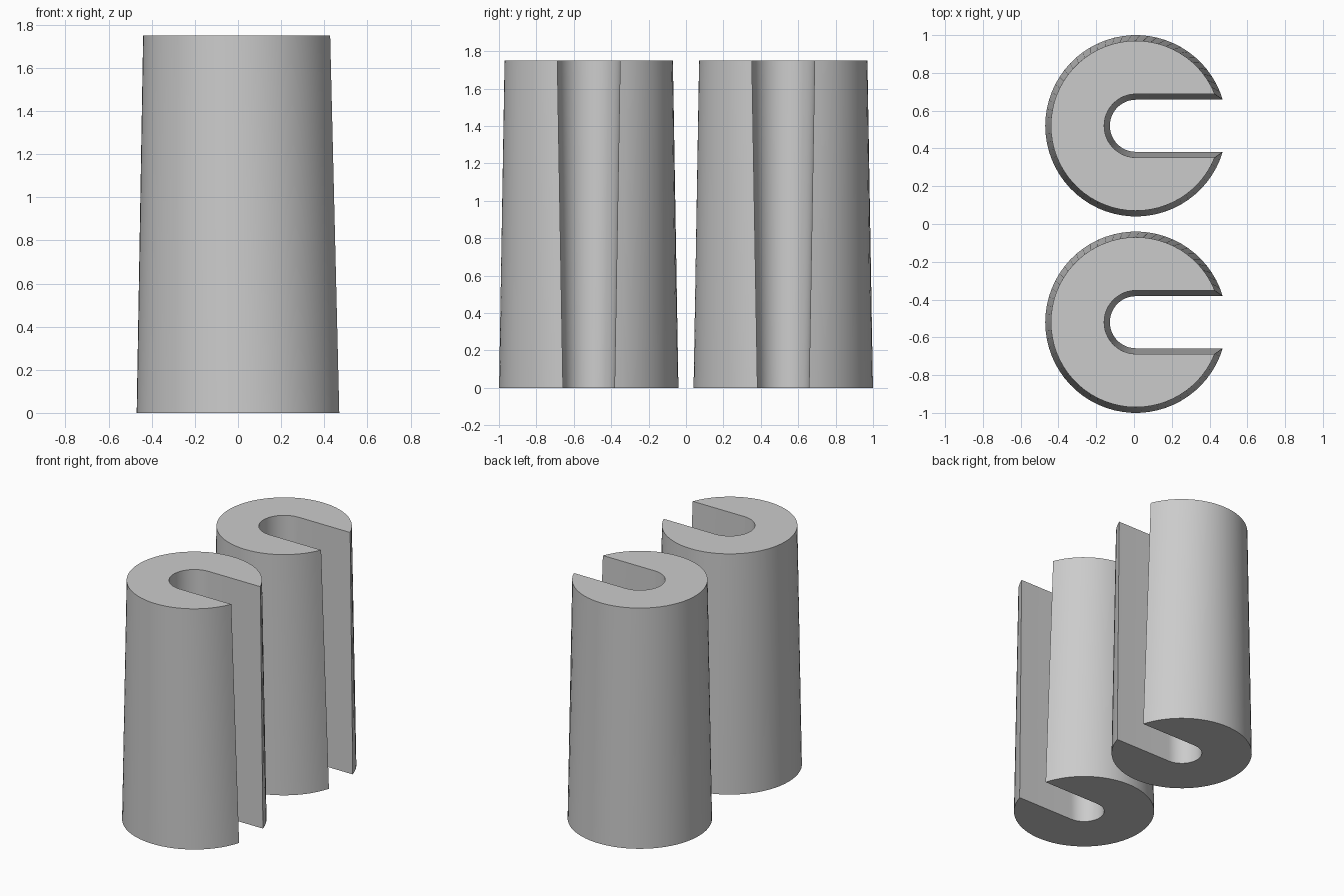
import bpy, bmesh, math

cube = bpy.data.objects.get("Cube")
if cube:
    bpy.data.objects.remove(cube, do_unlink=True)

HEIGHT = 1.75
CENTRE_X = 0.01
CENTRE_Y = 0.52

grey = bpy.data.materials.new("plain grey")
grey.use_nodes = True
grey.diffuse_color = (0.6, 0.6, 0.6, 1)
grey.node_tree.nodes["Principled BSDF"].inputs["Base Color"].default_value = (0.6, 0.6, 0.6, 1)


def arc(radius, start, end, steps):
    angles = [start + (end - start) * i / steps for i in range(steps + 1)]
    return [(radius * math.cos(a), radius * math.sin(a)) for a in angles]


def c_outline(outer, slot):
    """Disc outline with a round-ended slot open towards +x."""
    tip = math.asin(slot / outer)
    rim = arc(outer, tip, 2 * math.pi - tip, 60)
    inner = arc(slot, 1.5 * math.pi, 0.5 * math.pi, 24)
    return rim + inner


def tapered_sleeve(name, y):
    bm = bmesh.new()
    # Outer wall narrows upwards while the slot widens
    low = [bm.verts.new((px, py, 0)) for px, py in c_outline(0.48, 0.138)]
    high = [bm.verts.new((px, py, HEIGHT)) for px, py in c_outline(0.45, 0.168)]
    bm.faces.new(low[::-1])
    bm.faces.new(high)
    n = len(low)
    for i in range(n):
        j = (i + 1) % n
        bm.faces.new((low[i], low[j], high[j], high[i]))
    bmesh.ops.recalc_face_normals(bm, faces=bm.faces)
    mesh = bpy.data.meshes.new(name)
    bm.to_mesh(mesh)
    bm.free()
    mesh.materials.append(grey)
    obj = bpy.data.objects.new(name, mesh)
    obj.location = (CENTRE_X, y, 0)
    bpy.context.collection.objects.link(obj)
    bpy.ops.object.select_all(action="DESELECT")
    obj.select_set(True)
    bpy.context.view_layer.objects.active = obj
    bpy.ops.object.shade_smooth_by_angle(angle=math.radians(30))


# Matching pair, both slots facing +x
tapered_sleeve("front_sleeve", -CENTRE_Y)
tapered_sleeve("back_sleeve", CENTRE_Y)
